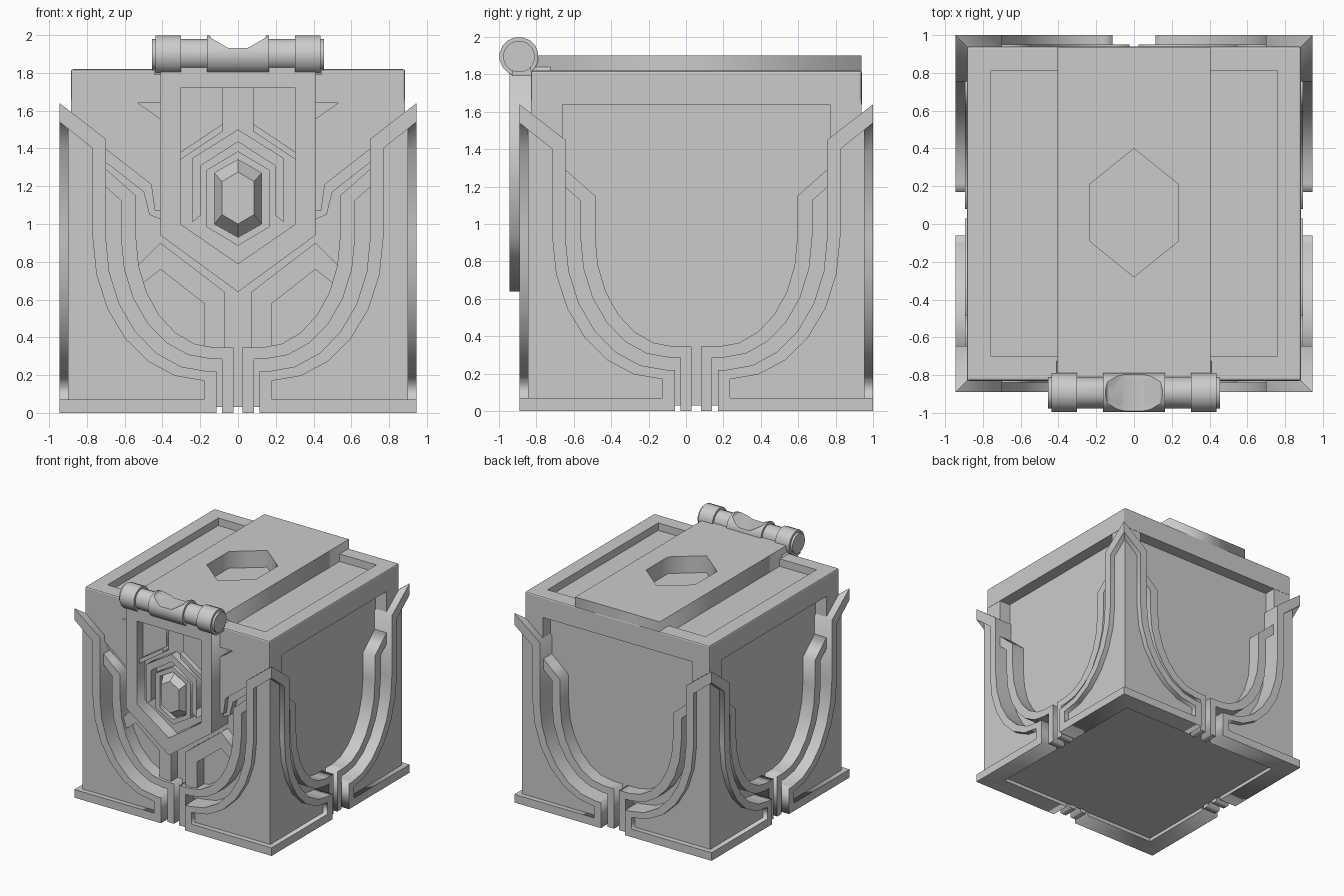
import bpy, bmesh, math
from mathutils import Matrix, Vector

if "Cube" in bpy.data.objects:
    bpy.data.objects.remove(bpy.data.objects["Cube"])

C = 0.055          # y of the box centre
FRONT = Matrix(((1, 0, 0, 0), (0, 0, -1, 0), (0, 1, 0, 0), (0, 0, 0, 1)))


def side_matrix(k):
    return Matrix.Translation((0, C, 0)) @ Matrix.Rotation(k * math.pi / 2, 4, 'Z') @ FRONT


def add(name, bm):
    bmesh.ops.recalc_face_normals(bm, faces=bm.faces)
    me = bpy.data.meshes.new(name)
    bm.to_mesh(me)
    bm.free()
    ob = bpy.data.objects.new(name, me)
    bpy.context.collection.objects.link(ob)
    return ob


def plate(name, loops, d0, d1, matrix, miter=False):
    """Extrude flat outlines (with holes) from depth d0 to d1."""
    cu = bpy.data.curves.new(name, 'CURVE')
    cu.dimensions, cu.fill_mode, cu.extrude = '2D', 'BOTH', (d1 - d0) / 2
    for pts in loops:
        sp = cu.splines.new('POLY')
        sp.points.add(len(pts) - 1)
        for p, (u, v) in zip(sp.points, pts):
            p.co = (u, v, 0, 1)
        sp.use_cyclic_u = True
    tmp = bpy.data.objects.new(name, cu)
    bpy.context.collection.objects.link(tmp)
    me = bpy.data.meshes.new_from_object(tmp.evaluated_get(bpy.context.evaluated_depsgraph_get()))
    bm = bmesh.new()
    bm.from_mesh(me)
    bpy.data.objects.remove(tmp)
    bpy.data.curves.remove(cu)
    bpy.data.meshes.remove(me)
    bmesh.ops.remove_doubles(bm, verts=bm.verts, dist=1e-5)
    bmesh.ops.translate(bm, verts=bm.verts, vec=(0, 0, (d0 + d1) / 2))
    if miter:
        for s in (1, -1):
            bmesh.ops.bisect_plane(bm, geom=bm.verts[:] + bm.edges[:] + bm.faces[:], dist=1e-5,
                                   plane_co=(0, 0, 0), plane_no=Vector((s, 0, -1)).normalized(), clear_outer=True)
    bm.transform(matrix)
    return add(name, bm)


def box(name, x0, x1, y0, y1, z0, z1):
    bm = bmesh.new()
    bmesh.ops.create_cube(bm, size=1)
    bmesh.ops.scale(bm, verts=bm.verts, vec=(x1 - x0, y1 - y0, z1 - z0))
    bmesh.ops.translate(bm, verts=bm.verts, vec=((x0 + x1) / 2, (y0 + y1) / 2, (z0 + z1) / 2))
    return add(name, bm)


def cylinder(name, r, length, centre, axis, n):
    bm = bmesh.new()
    bmesh.ops.create_cone(bm, cap_ends=True, segments=n, radius1=r, radius2=r, depth=length)
    bm.transform(Matrix.Translation(centre) @ Matrix.Rotation(math.pi / 2, 4, axis)
                 @ Matrix.Rotation(math.pi / n, 4, 'Z'))
    return add(name, bm)


def arc(cx, u, bottom, n=6):
    """Quarter ellipse from the bottom centre up to the vertical side."""
    return [(cx + (u - cx) * math.sin(t), 0.93 - (0.93 - bottom) * math.cos(t))
            for t in (i * math.pi / 2 / n for i in range(n + 1))]


def flip(pts, s):
    return [(s * u, v) for u, v in pts]


def hexagon(w, top, bot, k):
    return [(0, top), (w, top - k), (w, bot + k), (0, bot), (-w, bot + k), (-w, top - k)]


# Inner body and corner posts
box("core", -.78, .78, C - .78, C + .78, .03, 1.75)
for sx in (-1, 1):
    for sy in (-1, 1):
        x, y = sorted((sx * .715, sx * .883)), sorted((C + sy * .715, C + sy * .883))
        box("corner_post", *x, *y, .03, 1.66)

# Lid with softened edges and a recessed top
lid = box("lid", -.885, .885, C - .885, C + .885, 1.64, 1.82)
bm = bmesh.new()
bm.from_mesh(lid.data)
edges = [e for e in bm.edges if not all(v.co.z < 1.7 for v in e.verts)]
bmesh.ops.bevel(bm, geom=edges, offset=.012, segments=2, profile=.5, affect='EDGES')
top = max((f for f in bm.faces if f.normal.z > .9), key=lambda f: f.calc_area())
bmesh.ops.inset_region(bm, faces=[top], thickness=.163)
down = bmesh.ops.extrude_face_region(bm, geom=[top])
bmesh.ops.delete(bm, geom=[top], context='FACES')
bmesh.ops.translate(bm, verts=[v for v in down['geom'] if isinstance(v, bmesh.types.BMVert)], vec=(0, 0, -.065))
bm.to_mesh(lid.data)
bm.free()

# Top strap with hexagonal opening
plate("top_strap", [[(-.405, -.83), (.405, -.83), (.405, .938), (-.405, .938)],
                    [(u, v + .06) for u, v in hexagon(.235, .34, -.34, .19)]], 1.755, 1.9, Matrix())

# Curved corner armour on all four sides
A, B = arc(.18, .77, .17), arc(.16, .70, .22)
Cc, D = arc(.14, .62, .285), arc(.12, .54, .345)
trim = ([(.945, 0), (.115, 0), (.115, .22)] + B + [(.70, 1.45), (.945, 1.64), (.945, 1.54), (.77, 1.40)]
        + A[::-1] + [(.18, .07), (.945, .07)])
panel = [(.9, .03), (.18, .03)] + A + [(.77, 1.40), (.9, 1.504)]
inner = ([(.085, 0), (.025, 0), (.025, .345)] + D + [(.54, 1.15), (.71, 1.30), (.71, 1.205), (.62, 1.125)]
         + Cc[::-1] + [(.085, .285)])
for k in range(4):
    m = side_matrix(k)
    for s in (1, -1):
        plate("armour_trim", [flip(trim, s)], .78, .945, m, True)
        plate("armour_panel", [flip(panel, s)], .78, .9, m, True)
        plate("inner_band", [flip(inner, s)], .77, .895, m)

# Front relief
F = side_matrix(0)
upper = [(.73, 1.65), (.53, 1.64), (.40, 1.55), (.40, 1.07), (.44, 1.07), (.46, 1.21), (.73, 1.42)]
step = [(.40, 1.5), (.40, 1.02), (.47, 1.05), (.50, 1.17), (.73, 1.35), (.73, 1.5)]
leaf = [(.54, .77), (.41, .90), (.07, .64), (.07, .33), (.18, .33), (.18, .58), (.41, .76), (.51, .68)]
for s in (1, -1):
    plate("front_upper_plate", [flip(upper, s)], .77, .884, F)
    plate("front_step", [flip(step, s)], .77, .84, F)
    plate("front_leaf", [flip(leaf, s)], .77, .87, F)

# Latch plate, frame and ornaments
outline = [(-.41, .94), (0, .64), (.41, .94), (.41, 1.84), (-.41, 1.84)]
opening = [(-.305, 1.0), (0, .79), (.305, 1.0), (.305, 1.72), (-.305, 1.72)]
plate("latch_frame", [outline, opening], .78, 1.0, F)
plate("latch_floor", [opening], .77, .89, F)
for s in (1, -1):
    plate("latch_block", [flip([(.305, 1.72), (.08, 1.72), (.08, 1.53), (.305, 1.38)], s)], .88, .92, F)
    plate("latch_chevron", [flip([(.305, 1.38), (.08, 1.53), (.08, 1.49), (.305, 1.34)], s)], .88, .965, F)
    plate("outer_hex_arm", [flip([(0, 1.50), (.24, 1.35), (.24, 1.01), (.195, 1.05), (.195, 1.31), (0, 1.435)], s)],
          .88, .965, F)
plate("inner_hex_ring", [hexagon(.168, 1.385, .885, .1), hexagon(.125, 1.34, .93, .07)], .88, .945, F)
bm = bmesh.new()
rings = [[bm.verts.new((u, v, d)) for u, v in h] for h, d in
         ((hexagon(.125, 1.34, .93, .07), .9), (hexagon(.085, 1.275, 1.0, .05), .985))]
bm.faces.new(rings[1])
for i in range(6):
    j = (i + 1) % 6
    bm.faces.new((rings[0][i], rings[0][j], rings[1][j], rings[1][i]))
bm.transform(F)
add("gem", bm)

# Hinge barrel with scooped middle
hinge = [cylinder("hinge_shaft", .085, .91, (0, -.893, 1.895), 'Y', 16)]
hinge += [cylinder("hinge_ring", .105, .135, (s * .368, -.893, 1.895), 'Y', 16) for s in (1, -1)]
hinge.append(cylinder("hinge_middle", .105, .33, (0, -.893, 1.895), 'Y', 16))
cutter = cylinder("scoop_cutter", .2, .5, (0, -.893, 2.125), 'X', 12)
for ob in (hinge[0], hinge[-1]):
    mod = ob.modifiers.new("scoop", 'BOOLEAN')
    mod.operation, mod.solver, mod.object = 'DIFFERENCE', 'EXACT', cutter
    bpy.context.view_layer.objects.active = ob
    bpy.ops.object.modifier_apply(modifier=mod.name)
bpy.data.objects.remove(cutter)
for ob in hinge:
    bpy.ops.object.select_all(action='DESELECT')
    ob.select_set(True)
    bpy.context.view_layer.objects.active = ob
    bpy.ops.object.shade_smooth_by_angle(angle=math.radians(30))
for s in (1, -1):
    x = sorted((s * .405, s * .445))
    box("hinge_bracket", *x, -.93, -.83, 1.79, 1.88)
